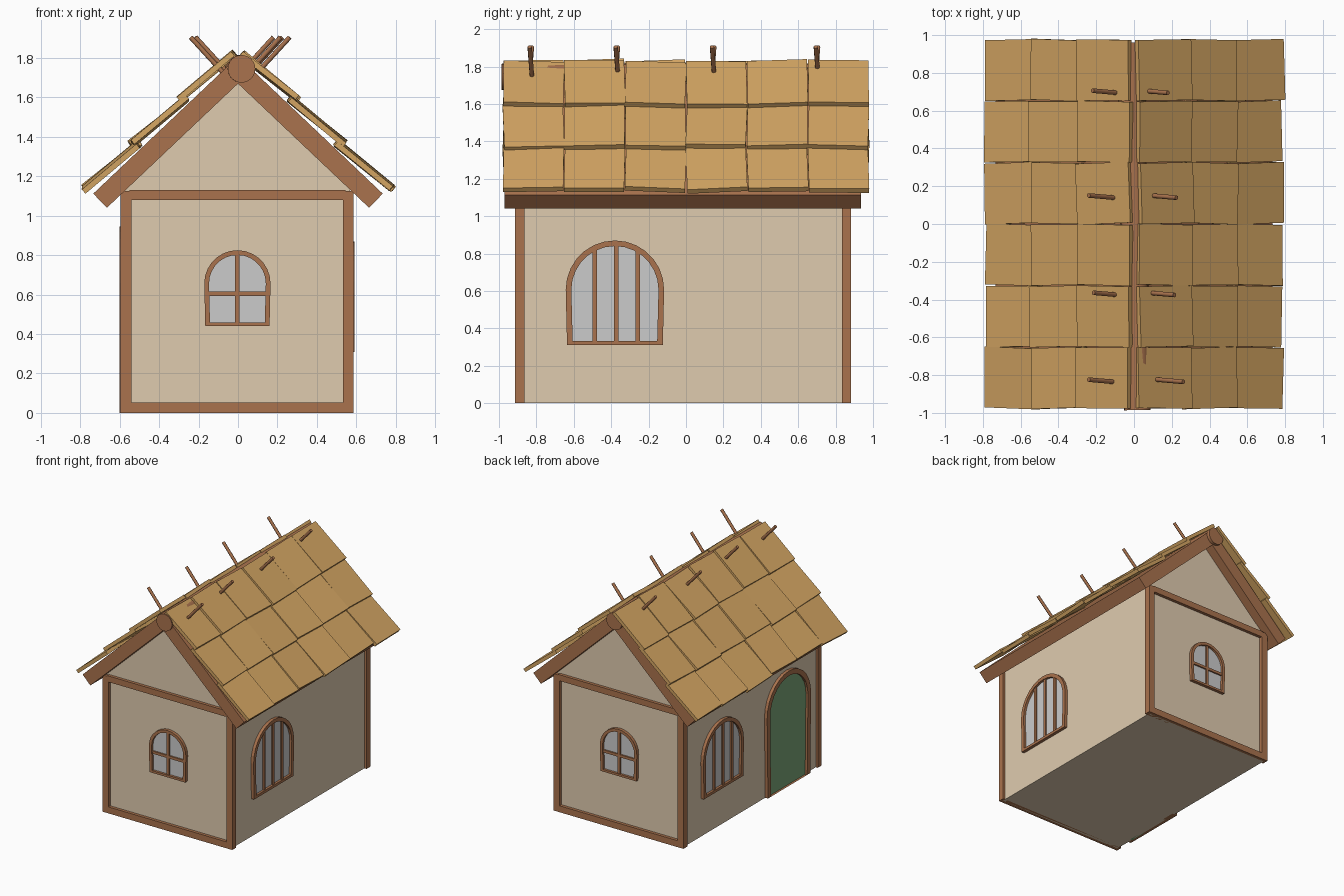
import bpy, bmesh, math, random
from mathutils import Matrix, Vector

if "Cube" in bpy.data.objects:
    bpy.data.objects.remove(bpy.data.objects["Cube"])
random.seed(4)
R = math.radians


def material(name, rgb):
    m = bpy.data.materials.new(name)
    m.diffuse_color = (*rgb, 1)
    m.use_nodes = True
    m.node_tree.nodes["Principled BSDF"].inputs["Base Color"].default_value = m.diffuse_color
    return m


WALL = material("plaster", (0.74, 0.60, 0.43))
WOOD = material("wood", (0.40, 0.17, 0.075))
SHINGLE = material("shingle", (0.66, 0.38, 0.125))
GREEN = material("door_green", (0.20, 0.38, 0.19))


def finish(name, bm, mat=None, matrix=Matrix()):
    bmesh.ops.recalc_face_normals(bm, faces=bm.faces)
    me = bpy.data.meshes.new(name)
    bm.to_mesh(me)
    bm.free()
    ob = bpy.data.objects.new(name, me)
    ob.matrix_world = matrix
    if mat:
        me.materials.append(mat)
    bpy.context.collection.objects.link(ob)
    return ob


def box(name, lo, hi, mat=None, matrix=Matrix()):
    bm = bmesh.new()
    lo, hi = Vector(lo), Vector(hi)
    bmesh.ops.create_cube(bm, size=1, matrix=Matrix.Translation((lo + hi) / 2)
                          @ Matrix.Diagonal((*(hi - lo), 1)))
    return finish(name, bm, mat, matrix)


def prism(name, pts, y0, y1, mat=None, matrix=Matrix()):
    """Extrude an x-z outline along y."""
    bm = bmesh.new()
    f = bm.faces.new([bm.verts.new((x, y0, z)) for x, z in pts])
    ext = bmesh.ops.extrude_face_region(bm, geom=[f])["geom"]
    bmesh.ops.translate(bm, vec=(0, y1 - y0, 0),
                        verts=[v for v in ext if isinstance(v, bmesh.types.BMVert)])
    return finish(name, bm, mat, matrix)


def rod(name, a, b, r, mat, segs):
    a, b = Vector(a), Vector(b)
    bm = bmesh.new()
    bmesh.ops.create_cone(bm, cap_ends=True, segments=segs, radius1=r, radius2=r,
                          depth=(b - a).length)
    ob = finish(name, bm, mat)
    ob.matrix_world = Matrix.Translation((a + b) / 2) @ (b - a).to_track_quat('Z', 'Y').to_matrix().to_4x4()
    for p in ob.data.polygons:
        p.use_smooth = len(p.vertices) == 4
    return ob


def arch(half, foot, z0, spring, inset=0, n=14):
    """Round-topped outline, slightly narrower at the foot."""
    r = half - inset
    return ([(-foot + inset, z0), (foot - inset, z0)] +
            [(r * math.cos(math.pi * i / n), spring + r * math.sin(math.pi * i / n)) for i in range(n + 1)])


def arch_frame(name, outer, inner, y0, y1, matrix):
    bm = bmesh.new()
    rings = [[bm.verts.new((x, y, z)) for x, z in pts]
             for y, pts in ((y0, outer), (y0, inner), (y1, inner), (y1, outer))]
    n = len(outer)
    for a, b in zip(rings, rings[1:] + rings[:1]):
        for i in range(n):
            j = (i + 1) % n
            bm.faces.new((a[i], a[j], b[j], b[i]))
    return finish(name, bm, WOOD, matrix)


def opening(name, loc, angle, half, foot, z0, spring, t, sill, fill=None, vbars=(), hbars=(), bw=0.02):
    """Framed arched opening; local -y points away from the wall."""
    m = Matrix.Translation(loc) @ Matrix.Rotation(R(angle), 4, 'Z')
    inner = arch(half, foot, z0 + sill, spring, t)
    arch_frame(name + "_frame", arch(half, foot, z0, spring), inner, -0.025, 0.02, m)
    prism(name + "_panel", inner, -0.006, 0.015, fill, m)
    r = half - t / 2
    for u in vbars:
        top = spring + math.sqrt(r * r - u * u)
        box(name + "_bar", (u - bw / 2, -0.018, z0 + sill / 2), (u + bw / 2, 0.01, top), WOOD, m)
    for z in hbars:
        box(name + "_crossbar", (-foot + t / 2, -0.018, z - bw / 2), (foot - t / 2, 0.01, z + bw / 2), WOOD, m)


# House body with gables
CX = -0.005
W, Y0, Y1 = 0.572, -0.888, 0.858
prism("walls", [(CX - W, 0), (CX + W, 0), (CX + W, 1.14), (0, 1.69), (CX - W, 1.14)], Y0, Y1, WALL)

# Timber frames on both gable ends
for a, b in ((-0.913, -0.863), (0.833, 0.883)):
    for x0, x1 in ((-0.595, -0.54), (0.533, 0.587)):
        box("corner_post", (x0, a, 0), (x1, b, 1.125), WOOD)
    for z0, z1 in ((0, 0.053), (1.08, 1.13)):
        box("gable_beam", (-0.55, a, z0), (0.545, b, z1), WOOD)

# Windows and door
small = dict(half=0.168, foot=0.163, z0=0.44, spring=0.657, t=0.024, sill=0.018, vbars=(0,), hbars=(0.605,), bw=0.022)
opening("front_window", (-0.003, Y0, 0), 0, **small)
opening("back_window", (-0.003, Y1, 0), 180, **small)
large = dict(half=0.263, foot=0.256, z0=0.31, spring=0.607, t=0.03, sill=0.022, vbars=(-0.107, 0.008, 0.123), bw=0.024)
opening("right_window", (CX + W, -0.38, 0), 90, **large)
opening("left_window", (CX - W, 0.37, 0), -90, **large)
opening("door", (CX - W, -0.48, 0), -90, half=0.285, foot=0.275, z0=0, spring=0.66, t=0.04, sill=0.0, fill=GREEN)

# Roof slab
APEX = 1.808
prism("roof_slab", [(0, 1.67), (0.665, 1.04), (0.734, 1.112), (0, APEX), (-0.734, 1.112), (-0.665, 1.04)],
      -0.97, 0.935, WOOD)

# Shingles: three overlapping rows of six on each slope, slightly uneven
for side in (0, 180):
    slope = (Matrix.Translation((0, 0, APEX)) @ Matrix.Rotation(R(side), 4, 'Z')
             @ Matrix.Rotation(R(43.4), 4, 'Y'))
    for row in range(3):
        for col in range(6):
            u = random.uniform
            m = (slope @ Matrix.Translation((0.188 + 0.33 * row + u(-.008, .008), -0.815 + 0.326 * col,
                                             0.037 + u(-.004, .004)))
                 @ Matrix.Rotation(R(u(-1.8, 1.8)), 4, 'Z')
                 @ Matrix.Rotation(R(-4.5 + u(-1.2, 1.2)), 4, 'Y')
                 @ Matrix.Rotation(R(u(-2.2, 2.2)), 4, 'X'))
            box("shingle", (-0.18, -0.161, -0.014), (0.18, 0.161, 0.014), SHINGLE, m)

# Ridge log and pegs
rod("ridge_log", (0.018, -0.985, 1.745), (-0.018, 0.96, 1.745), 0.07, WOOD, 24)
for y, left, right in ((-0.83, -0.24, 0.262), (-0.37, -0.215, 0.215), (0.145, -0.24, 0.225), (0.7, -0.22, 0.18)):
    for x in (left, right):
        s = math.copysign(1, x)
        rod("ridge_peg", (x - s * 0.16, y + 0.008 * s, 1.73), (x, y - 0.006 * s, 1.905), 0.012, WOOD, 8)
